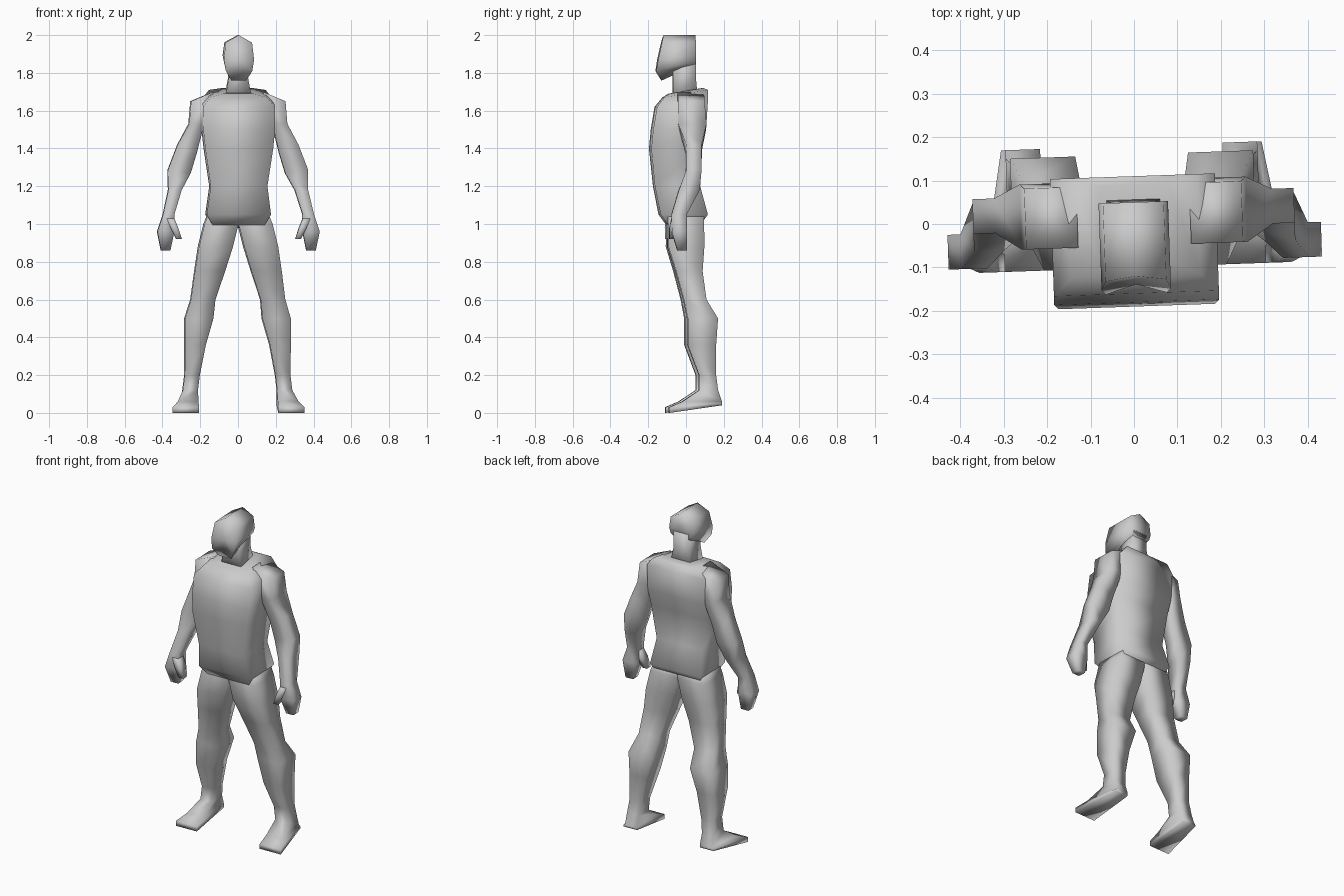
import bpy, bmesh
from mathutils import Matrix

cube = bpy.data.objects.get("Cube")
if cube:
    bpy.data.objects.remove(cube, do_unlink=True)

# One plain grey for the whole figure
grey = bpy.data.materials.new("light_grey")
grey.use_nodes = True
grey.diffuse_color = (.6, .6, .6, 1)
shader = grey.node_tree.nodes["Principled BSDF"]
shader.inputs["Base Color"].default_value = grey.diffuse_color

# The figure stands turned slightly to one side
stance = Matrix.Rotation(.035, 3, "Z")


def box_ring(height, outer, front, back, inner=None,
             side_rise=0, back_rise=0, back_narrow=0):
    """Four-cornered section; it is symmetrical when no inner edge is given."""
    if inner is None:
        inner = -outer
    return [(inner, front, height),
            (outer, front, height + side_rise),
            (outer - back_narrow, back, height + side_rise + back_rise),
            (inner, back, height + back_rise)]


def box_rings(*sections):
    """Make rings from sections; each keeps the values it does not change."""
    current, rings = {}, []
    for section in sections:
        current.update(section)
        rings.append(box_ring(**current))
    return rings


def loft(name, rings, mirrored=False, poke_caps=False):
    """Skin a row of rings, close both ends and shade the skin smoothly."""
    bm = bmesh.new()
    loops = [[bm.verts.new(point) for point in ring] for ring in rings]
    for lower, upper in zip(loops, loops[1:]):
        for i in range(len(lower)):
            bm.faces.new((lower[i - 1], lower[i], upper[i], upper[i - 1]))
    caps = [bm.faces.new(loops[0]), bm.faces.new(loops[-1])]
    if poke_caps:
        bmesh.ops.poke(bm, faces=caps)
    if mirrored:
        bmesh.ops.mirror(bm, geom=bm.verts[:] + bm.edges[:] + bm.faces[:],
                         axis="X", merge_dist=-1)
    bmesh.ops.recalc_face_normals(bm, faces=bm.faces[:])
    bmesh.ops.rotate(bm, verts=bm.verts[:], matrix=stance)
    for face in bm.faces:
        face.smooth = True
    mesh = bpy.data.meshes.new(name)
    bm.to_mesh(mesh)
    bm.free()
    mesh.materials.append(grey)
    obj = bpy.data.objects.new(name, mesh)
    bpy.context.collection.objects.link(obj)


# Torso, from the hips up to the base of the neck
loft("torso", box_rings(
    dict(height=.98, outer=.13, front=-.09, back=.06),
    dict(height=1.05, outer=.17, front=-.14, back=.11),
    dict(height=1.2, outer=.15, front=-.17, back=.07),
    dict(height=1.4, outer=.18, front=-.19, back=.08),
    dict(height=1.5, outer=.19, front=-.18, back=.1),
    dict(height=1.62, front=-.16, back=.11, back_rise=.04),
    dict(height=1.67, outer=.15, front=-.12),
    dict(height=1.69, outer=.08, front=-.09, back=.09, back_rise=.03)))

# Neck, narrowing into the skull
loft("neck", box_rings(
    dict(height=1.67, outer=.07, front=-.07, back=.06),
    dict(height=1.78, outer=.05, back=.05),
    dict(height=1.88)))


def head_point(side, half, height, front, at_back):
    """Point of the head outline; the jaw line climbs towards the back."""
    if at_back:
        return (side * half, .05, height + 1.4 * (2 - height) ** 2)
    return (side * half, front, height)


# Head, lofted from the face to the back of the skull
crown = dict(half=0, height=2, front=-.12)
temples = [dict(half=.07, height=1.96, front=-.13),
           dict(half=.08, height=1.87, front=-.15),
           dict(half=.07, height=1.81, front=-.16),
           dict(half=.04, height=1.76, front=-.13)]
head_rings = []
for at_back in (False, True):
    left = [head_point(1, at_back=at_back, **p) for p in temples]
    right = [head_point(-1, at_back=at_back, **p) for p in reversed(temples)]
    head_rings.append([head_point(1, at_back=at_back, **crown)] + left + right)
loft("head", head_rings, poke_caps=True)

# Arms, from the shoulder caps down to the fists
loft("arms", box_rings(
    dict(height=1.7, inner=.13, outer=.25, front=-.05, back=.09, side_rise=-.05),
    dict(height=1.53, inner=.18, outer=.26, back=.1, side_rise=0),
    dict(height=1.37, inner=.22, outer=.32, front=-.01, back=.07, side_rise=.05),
    dict(height=1.27, inner=.25, outer=.37, side_rise=.02),
    dict(height=1.18, inner=.3, front=-.05, back=.06, side_rise=0),
    dict(height=1.05, inner=.34, outer=.4, front=-.09, back=-.01),
    dict(height=.96, outer=.43),
    dict(height=.86, inner=.36, outer=.41, front=-.06)), mirrored=True)

# Thumbs, hanging on the inside of the fists
loft("thumbs", box_rings(
    dict(height=1.03, inner=.34, outer=.38, front=-.09, back=-.04),
    dict(height=.98, inner=.32, outer=.36, front=-.1),
    dict(height=.92, inner=.3, outer=.33, back=-.06)), mirrored=True)

# Legs, from the hips down through calf and ankle to the foot
loft("legs", box_rings(
    dict(height=1.05, inner=.01, outer=.16, front=-.1, back=.09),
    dict(height=1, inner=0, outer=.18),
    dict(height=.88, inner=.03, outer=.21),
    dict(height=.75, inner=.07, outer=.23, front=-.06, back=.08),
    dict(height=.6, inner=.12, outer=.25, front=-.02, back=.1),
    dict(height=.5, inner=.13, outer=.28, front=0, back=.16),
    dict(height=.36, inner=.17, back=.15),
    dict(height=.2, inner=.2, front=.06),
    dict(height=.12, inner=.21, outer=.29, back=.16),
    dict(height=.06, outer=.32, front=-.03, back=.18, back_narrow=.03),
    dict(height=.03, outer=.35, front=-.1, back_rise=.02, back_narrow=.05),
    dict(height=0, back_rise=.04)), mirrored=True)
